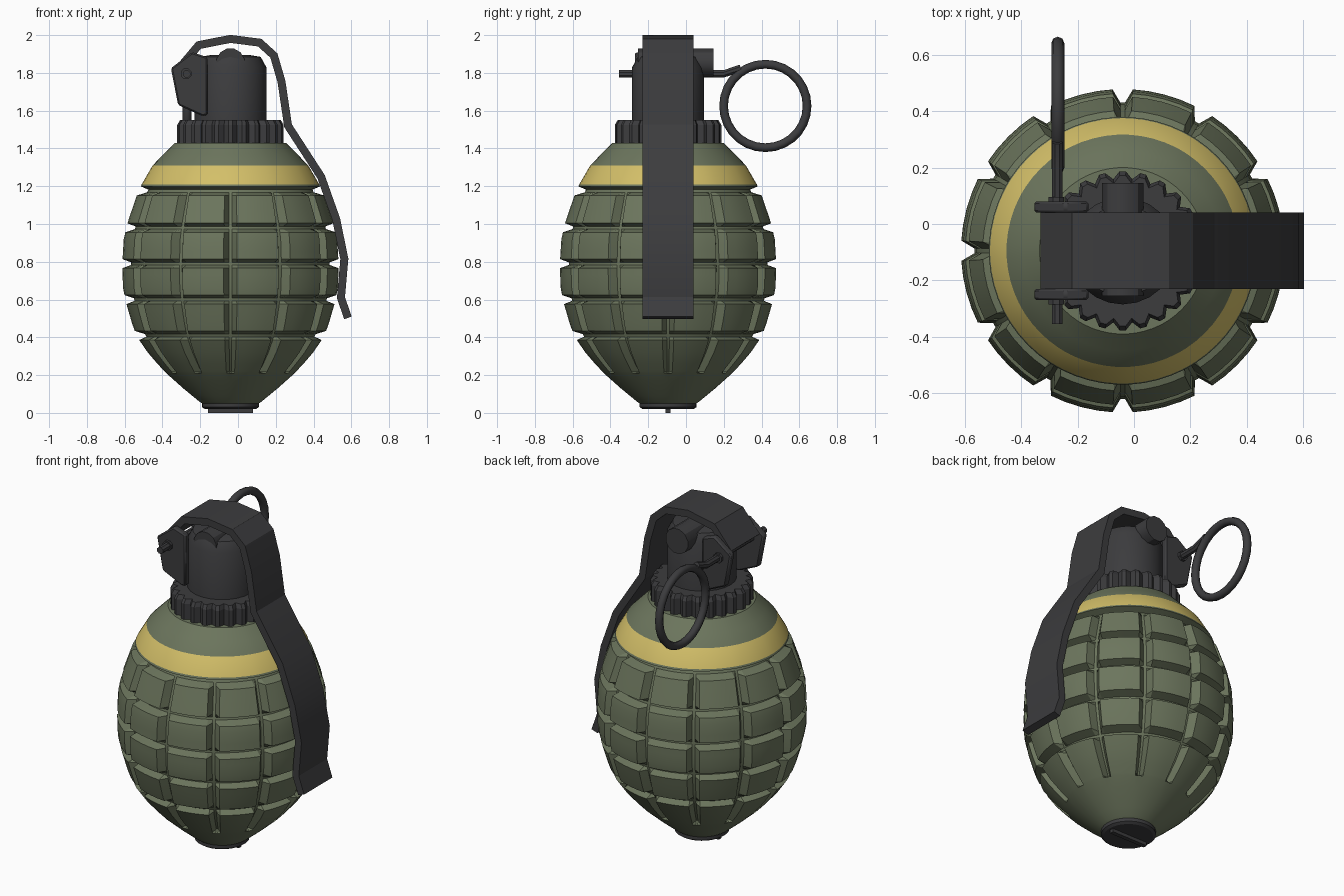
import bpy, bmesh, math
from mathutils import Vector

if "Cube" in bpy.data.objects:
    bpy.data.objects.remove(bpy.data.objects["Cube"])

CX, CY = -0.04, -0.095   # vertical axis of the body


def material(name, rgb):
    m = bpy.data.materials.new(name)
    m.diffuse_color = (*rgb, 1)
    m.use_nodes = True
    m.node_tree.nodes["Principled BSDF"].inputs["Base Color"].default_value = m.diffuse_color
    return m


OLIVE = material("olive_paint", (0.15, 0.18, 0.11))
YELLOW = material("yellow_paint", (0.65, 0.52, 0.14))
DARK = material("dark_metal", (0.045, 0.045, 0.048))


def finish(name, bm, mats=(DARK,), angle=30, bevel=0):
    bmesh.ops.recalc_face_normals(bm, faces=bm.faces[:])
    me = bpy.data.meshes.new(name)
    bm.to_mesh(me)
    bm.free()
    for m in mats:
        me.materials.append(m)
    ob = bpy.data.objects.new(name, me)
    bpy.context.collection.objects.link(ob)
    if bevel:
        b = ob.modifiers.new("bevel", 'BEVEL')
        b.width = bevel
        b.segments = 1
    bpy.ops.object.select_all(action='DESELECT')
    ob.select_set(True)
    bpy.context.view_layer.objects.active = ob
    bpy.ops.object.shade_smooth_by_angle(angle=math.radians(angle))
    return ob


def loft(rings, closed=False):
    """Skin a list of vertex rings, capping the ends unless closed."""
    bm = bmesh.new()
    vs = [[bm.verts.new(p) for p in r] for r in rings]
    n = len(vs[0])
    for a, b in zip(vs, vs[1:] + vs[:1] if closed else vs[1:]):
        for i in range(n):
            bm.faces.new((a[i], a[(i + 1) % n], b[(i + 1) % n], b[i]))
    if not closed:
        bm.faces.new(vs[0])
        bm.faces.new(vs[-1])
    return bm


def turned(name, profile, sides=32):
    """Solid of revolution on the body axis from (radius, z) points."""
    ang = [2 * math.pi * i / sides for i in range(sides)]
    return finish(name, loft([[(CX + r * math.cos(a), CY + r * math.sin(a), z)
                               for a in ang] for r, z in profile]))


def rod(name, path, r, sides=12):
    """Round bar through points lying in a plane of constant x."""
    rings = []
    for i, p in enumerate(path):
        d = (Vector(path[min(i + 1, len(path) - 1)]) - Vector(path[max(i - 1, 0)])).normalized()
        u = Vector((1, 0, 0))
        v = d.cross(u)
        rings.append([Vector(p) + r * (u * math.cos(t) + v * math.sin(t))
                      for t in (2 * math.pi * (k + 0.5) / sides for k in range(sides))])
    return finish(name, loft(rings))


# Body: egg profile cut by a grid of V grooves, yellow band on the shoulder
PROFILE = [(0.05, .15), (0.06, .165), (0.13, .25), (0.21, .34), (0.30, .425), (0.39, .487),
           (0.45, .515), (0.58, .553), (0.66, .570), (0.79, .574), (0.92, .566),
           (1.01, .545), (1.15, .497), (1.20, .474), (1.21, .470), (1.31, .412), (1.43, .295)]
GROOVES = [0.41, 0.60, 0.79, 0.98, 1.175]
DEPTH = 0.048


def radius(z):
    for (z0, r0), (z1, r1) in zip(PROFILE, PROFILE[1:]):
        if z <= z1:
            return r0 + (r1 - r0) * (z - z0) / (z1 - z0)
    return PROFILE[-1][1]


rows = [0.05, 0.06, 0.09, 0.13, 0.17, 0.21, 0.22, 0.26, 0.32]
for i, g in enumerate(GROOVES):
    rows += [g - 0.024, g - 0.007, g + 0.007, g + 0.024]
    if i < 4:
        rows += [g + 0.065, g + 0.13]
rows += [1.21, 1.31, 1.37, 1.43]
offsets = [-0.9, 0.9, 3.6, 9, 15, 21, 26.4]
rings = []
for z in rows:
    cut_row = any(abs(z - g) < 0.01 for g in GROOVES)
    ring = []
    for s in range(12):
        for o in offsets:
            cut = cut_row or (abs(o) < 1 and 0.215 < z < 1.19)
            r = radius(z) - (DEPTH if cut else 0)
            a = math.radians(30 * s + o)
            ring.append((CX + r * math.cos(a), CY + r * math.sin(a), z))
    rings.append(ring)
bm = loft(rings)
for f in bm.faces:
    if 1.22 < f.calc_center_median().z < 1.30:
        f.material_index = 1
finish("grenade_body", bm, (OLIVE, YELLOW), 25)

# Base plug with its raised bar
turned("base_plug", [(.135, .02), (.15, .03), (.15, .07)])
bm = bmesh.new()
bmesh.ops.create_cube(bm, size=1)
for v in bm.verts:
    v.co = (CX + v.co.x * .24, CY + v.co.y * .025, .015 + v.co.z * .03)
finish("base_plug_bar", bm)

# Knurled collar
TEETH = 24
rings = []
for z, inset in ((1.42, 0), (1.525, 0), (1.55, .015)):
    rings.append([(CX + (r - inset) * math.cos(a), CY + (r - inset) * math.sin(a), z)
                  for t in range(TEETH)
                  for r, a in ((.282, 2 * math.pi * (t - .15) / TEETH),
                               (.282, 2 * math.pi * (t + .15) / TEETH),
                               (.256, 2 * math.pi * (t + .5) / TEETH))])
finish("knurled_collar", loft(rings), angle=20)

# Fuse head and its cross cylinder
turned("fuse_head", [(.19, 1.5), (.19, 1.83), (.16, 1.885), (.1, 1.895)], 24)
rod("head_cross_cylinder", [(CX, -.255, 1.855), (CX, .145, 1.855)], .076)


def extrude_y(name, outline, y0, y1, bevel):
    return finish(name, loft([[(x, y, z) for x, z in outline] for y in (y0, y1)]), bevel=bevel)


# Hinge plates either side of the lever
plate = [(-.355, 1.825), (-.243, 1.91), (-.162, 1.883), (-.162, 1.575), (-.19, 1.572), (-.317, 1.63)]
for side, y in (("front", -.25), ("back", .06)):
    extrude_y("hinge_plate_" + side, plate, y - .02, y + .02, .008)

# Safety lever: bent strap swept along its centre line
path = [Vector(p) for p in [(-.315, 1.82), (-.208, 1.947), (-.04, 1.98), (.115, 1.96), (.19, 1.892),
                            (.23, 1.755), (.265, 1.52), (.44, 1.25), (.52, 1.025), (.563, .815),
                            (.545, .61), (.582, .503)]]
rings = []
for i, p in enumerate(path):
    d0 = (p - path[i - 1]).normalized() if i else (path[1] - p).normalized()
    d1 = (path[i + 1] - p).normalized() if i < len(path) - 1 else d0
    d = (d0 + d1).normalized()
    n = Vector((-d.y, d.x)) * .021 / max(d.dot(d0), .5)
    rings.append([(p.x + s * n.x, y, p.y + s * n.y)
                  for s, y in ((1, -.23), (1, .04), (-1, .04), (-1, -.23))])
finish("safety_lever", loft(rings), angle=20)

# Safety pin and pull ring
rod("safety_pin", [(-.272, -.355, 1.795), (-.272, .2, 1.795), (-.272, .29, 1.825)], .021, 8)
for side, y in (("front", -.275), ("back", .085)):
    rod("pin_boss_" + side, [(-.275, y - .01, 1.795), (-.275, y + .01, 1.795)], .03, 8)
rings = []
for i in range(28):
    a = 2 * math.pi * i / 28
    rings.append([(-.27 + .023 * math.sin(t), .42 + (.221 + .023 * math.cos(t)) * math.cos(a),
                   1.625 + (.221 + .023 * math.cos(t)) * math.sin(a))
                  for t in (2 * math.pi * k / 8 for k in range(8))])
finish("pull_ring", loft(rings, True), angle=50)
